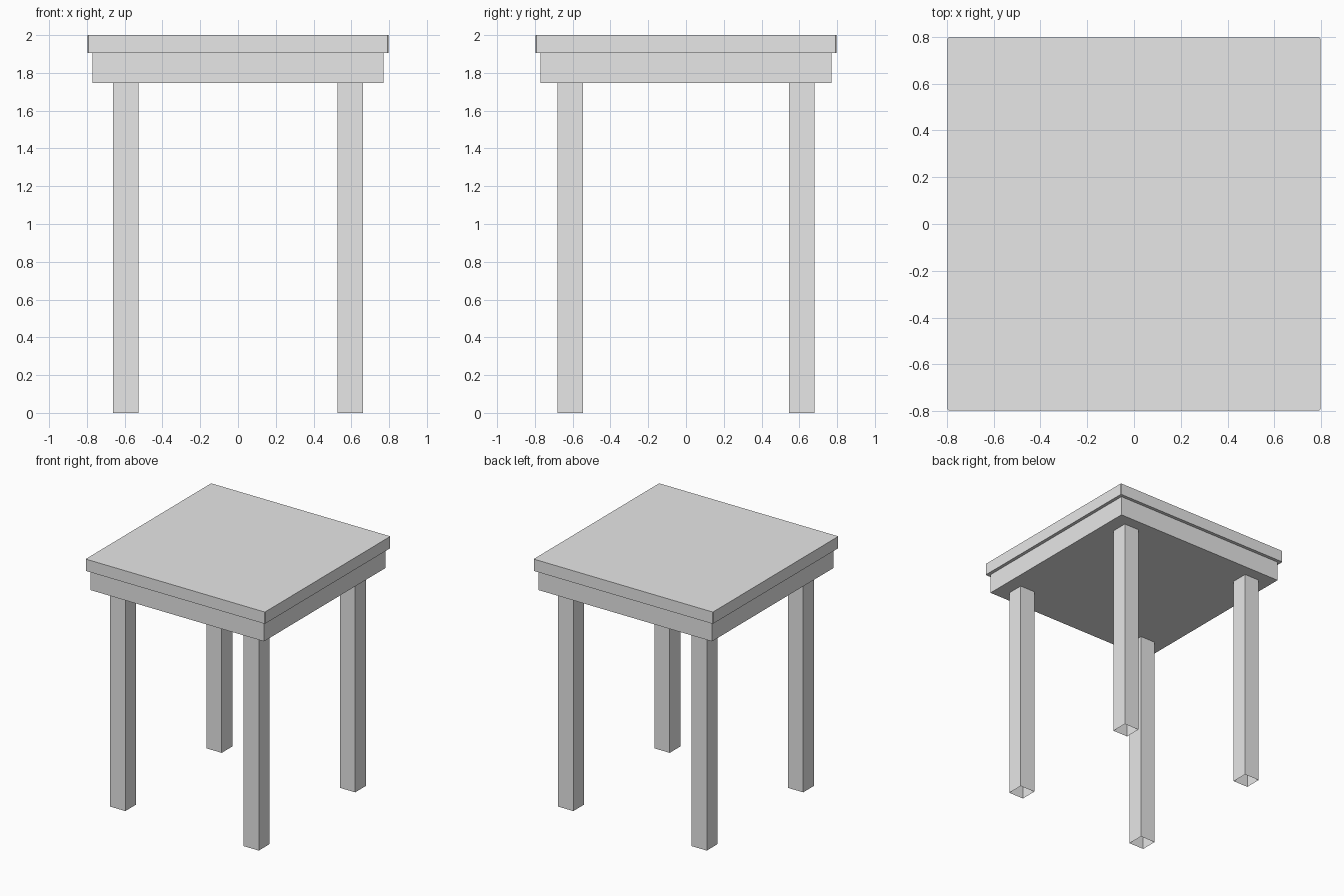
import bpy
import bmesh
from mathutils import Matrix, Vector

default_cube = bpy.data.objects.get("Cube")
if default_cube:
    bpy.data.objects.remove(default_cube, do_unlink=True)

# One plain grey for the whole table
GREY = (0.8, 0.8, 0.8, 1)
grey = bpy.data.materials.new("plain grey")
grey.use_nodes = True
grey.diffuse_color = GREY
grey.node_tree.nodes["Principled BSDF"].inputs["Base Color"].default_value = GREY


def box(name, x, y, bottom, top, width, open_bottom=False, corner=0):
    """Square block, optionally without its bottom face or with eased upright corners."""
    bm = bmesh.new()
    bmesh.ops.create_cube(bm, size=1, matrix=Matrix.LocRotScale(
        Vector((0, 0, (bottom + top) / 2)), None, (width, width, top - bottom)))
    if corner:
        upright = [e for e in bm.edges
                   if abs(e.verts[0].co.z - e.verts[1].co.z) > 0.01]
        bmesh.ops.bevel(bm, geom=upright, offset=corner, segments=1, affect="EDGES")
    if open_bottom:
        under = [f for f in bm.faces if f.normal.z < -0.9]
        bmesh.ops.delete(bm, geom=under, context="FACES")
    mesh = bpy.data.meshes.new(name)
    bm.to_mesh(mesh)
    bm.free()
    mesh.materials.append(grey)
    obj = bpy.data.objects.new(name, mesh)
    obj.location = (x, y, 0)
    bpy.context.collection.objects.link(obj)
    return obj


# Top slab and the recessed apron block below it
box("tabletop", 0, 0, 1.905, 2, 1.595, corner=0.005)
box("apron", 0, 0, 1.747, 1.905, 1.542)

# Four hollow square legs, open at the foot
for side, sx in (("left", 1), ("right", -1)):
    for end, sy in (("front", -1), ("back", 1)):
        box(f"{end}_{side}_leg", sx * 0.594, sy * 0.613, 0, 1.747, 0.134,
            open_bottom=True)
